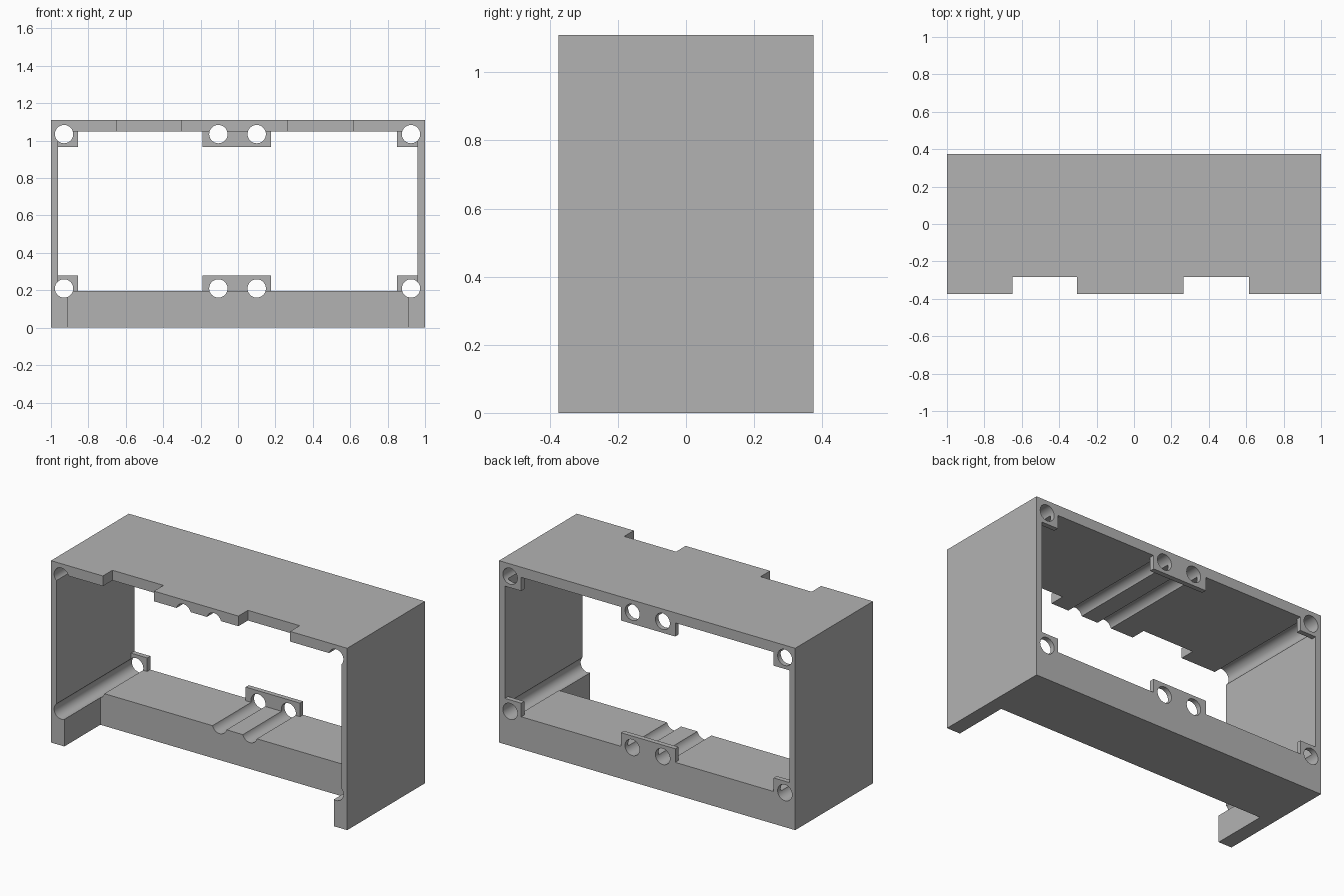
import bpy
import bmesh
import math
from mathutils import Matrix

old = bpy.data.objects.get("Cube")
if old:
    bpy.data.objects.remove(old, do_unlink=True)

# Single grey plastic
grey = bpy.data.materials.new("grey plastic")
grey.use_nodes = True
colour = (0.45, 0.45, 0.45, 1)
grey.diffuse_color = colour
grey.node_tree.nodes["Principled BSDF"].inputs["Base Color"].default_value = colour

# Main dimensions
HALF_Y, HEIGHT = 0.375, 1.11
LEFT, RIGHT = -0.963, 0.96        # inner side walls
FLOOR, CEILING = 0.197, 1.048     # inner floor and ceiling
TAB_FRONT = 0.345                 # front of the thin back tabs
OUT = 0.6                         # overshoot for cutters


def make_object(name, bm):
    mesh = bpy.data.meshes.new(name)
    bm.to_mesh(mesh)
    bm.free()
    mesh.materials.append(grey)
    obj = bpy.data.objects.new(name, mesh)
    bpy.context.collection.objects.link(obj)
    return obj


def box(name, xs, ys, zs):
    bm = bmesh.new()
    bmesh.ops.create_cube(bm, size=1)
    for v in bm.verts:
        v.co = (xs[v.co.x > 0], ys[v.co.y > 0], zs[v.co.z > 0])
    return make_object(name, bm)


def rod(name, x, z, radius=0.049):
    bm = bmesh.new()
    place = Matrix.Translation((x, 0, z)) @ Matrix.Rotation(math.pi / 2, 4, "X")
    bmesh.ops.create_cone(bm, cap_ends=True, segments=48, radius1=radius,
                          radius2=radius, depth=2 * OUT, matrix=place)
    return make_object(name, bm)


def cut(target, cutter):
    cutter.hide_render = True
    bpy.context.view_layer.objects.active = target
    mod = target.modifiers.new("cut", "BOOLEAN")
    mod.operation = "DIFFERENCE"
    mod.solver = "EXACT"
    mod.object = cutter
    bpy.ops.object.modifier_apply(modifier=mod.name)
    bpy.data.objects.remove(cutter, do_unlink=True)


frame = box("frame", (-1, 1), (-HALF_Y, HALF_Y), (0, HEIGHT))

# Main cavity, open at the front and stopping at the back tabs
cut(frame, box("cavity", (LEFT, RIGHT), (-OUT, TAB_FRONT), (FLOOR, CEILING)))

# Back opening: a wide band plus two tall windows leaves the six tabs
cut(frame, box("back_band", (LEFT, RIGHT), (0, OUT), (0.28, 0.965)))
for xs in ((-0.855, -0.19), (0.177, 0.85)):
    cut(frame, box("back_window", xs, (0, OUT), (FLOOR, CEILING)))

# Recess under the front, leaving a narrow leg at each end
cut(frame, box("front_recess", (-0.91, 0.91), (-OUT, -0.028), (-0.2, 0.4)))

# Two notches in the front edge of the top
for xs in ((-0.65, -0.305), (0.265, 0.615)):
    cut(frame, box("top_notch", xs, (-OUT, -0.283), (0.9, 1.3)))

# Round screw channels running front to back
for z in (0.21, 1.035):
    for x in (-0.93, -0.105, 0.1, 0.925):
        cut(frame, rod("channel", x, z))

bpy.ops.object.select_all(action="DESELECT")
frame.select_set(True)
bpy.context.view_layer.objects.active = frame
bpy.ops.object.shade_smooth_by_angle(angle=math.radians(30))
